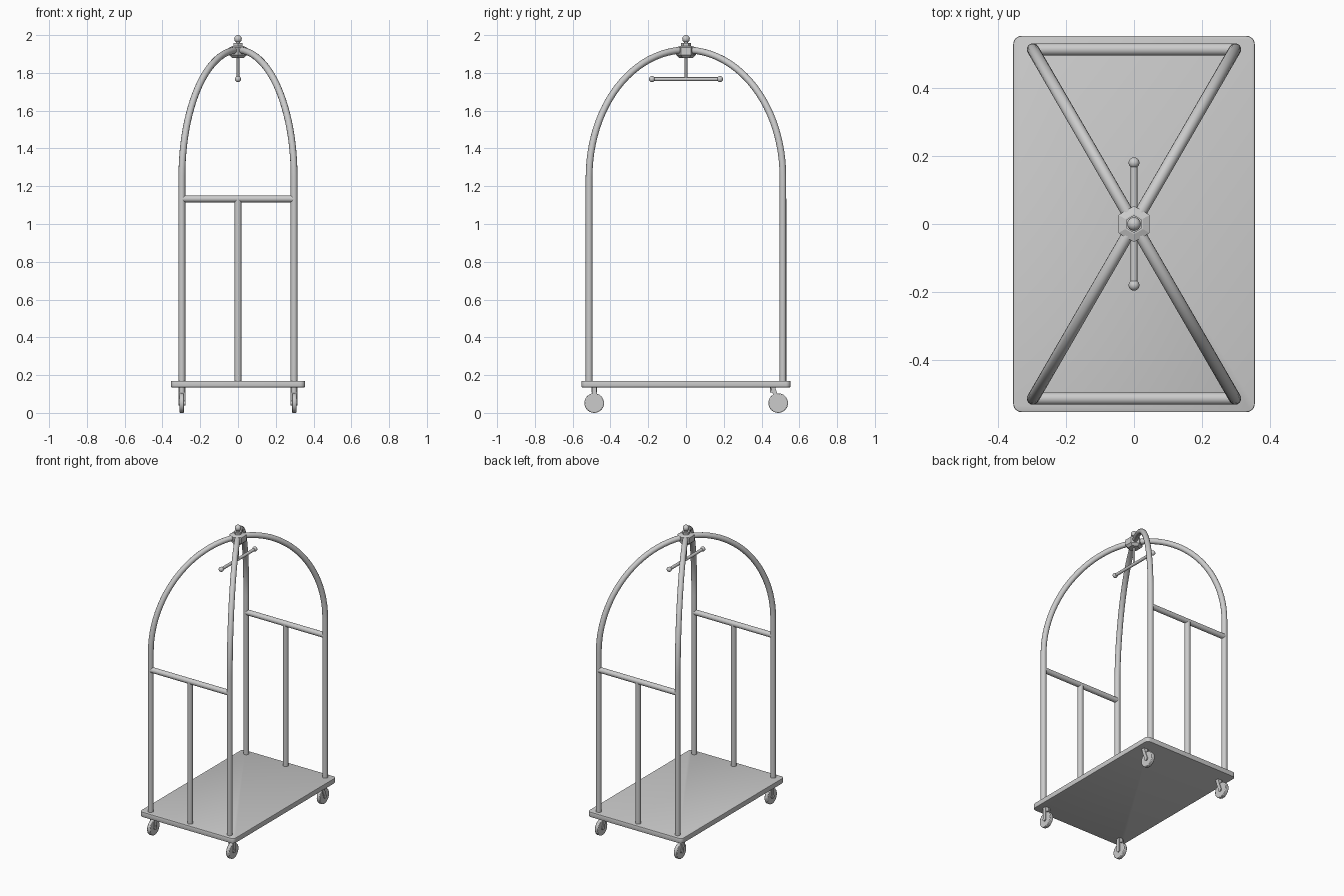
import bpy, bmesh
from math import sin, cos, pi, radians
from mathutils import Vector

if "Cube" in bpy.data.objects:
    bpy.data.objects.remove(bpy.data.objects["Cube"])

PX, PY = 0.297, 0.513      # upright positions
TUBE = 0.018               # tube radius
DECK_B, DECK_T = 0.135, 0.17


def smooth(ob, name):
    ob.name = name
    bpy.ops.object.shade_smooth_by_angle(angle=radians(35))
    return ob


def rod(name, a, b, r, r2=None, sides=24):
    a, b = Vector(a), Vector(b)
    d = b - a
    bpy.ops.mesh.primitive_cone_add(vertices=sides, radius1=r, radius2=r if r2 is None else r2,
                                    depth=d.length, location=(a + b) / 2,
                                    rotation=d.to_track_quat('Z', 'Y').to_euler())
    return smooth(bpy.context.object, name)


def hexagon(name, z0, z1, r0, r1):
    # six-sided block with corners pointing along y
    bpy.ops.mesh.primitive_cone_add(vertices=6, radius1=r0, radius2=r1, depth=z1 - z0,
                                    location=(0, 0, (z0 + z1) / 2))
    bpy.context.object.name = name


def ball(name, loc, r):
    bpy.ops.mesh.primitive_uv_sphere_add(segments=24, ring_count=14, radius=r, location=loc)
    return smooth(bpy.context.object, name)


def tube(name, pts, r):
    cu = bpy.data.curves.new(name, 'CURVE')
    cu.dimensions = '3D'
    cu.bevel_depth = r
    cu.bevel_resolution = 5
    cu.use_fill_caps = True
    sp = cu.splines.new('POLY')
    sp.points.add(len(pts) - 1)
    for p, co in zip(sp.points, pts):
        p.co = (*co, 1)
    ob = bpy.data.objects.new(name, cu)
    bpy.context.collection.objects.link(ob)
    bpy.ops.object.select_all(action='DESELECT')
    ob.select_set(True)
    bpy.context.view_layer.objects.active = ob
    bpy.ops.object.convert(target='MESH')
    return smooth(bpy.context.object, name)


# Deck with rounded corners and softened rims
bpy.ops.mesh.primitive_cube_add(size=1, location=(0, 0, (DECK_B + DECK_T) / 2))
deck = bpy.context.object
bm = bmesh.new()
bm.from_mesh(deck.data)
bmesh.ops.scale(bm, vec=(0.71, 1.106, DECK_T - DECK_B), verts=bm.verts)
upright = [e for e in bm.edges if abs(e.verts[0].co.z - e.verts[1].co.z) > 0.01]
bmesh.ops.bevel(bm, geom=upright, offset=0.025, segments=6, profile=0.5, affect='EDGES')
rims = [e for e in bm.edges if abs(e.verts[0].co.z - e.verts[1].co.z) < 1e-5]
bmesh.ops.bevel(bm, geom=rims, offset=0.004, segments=2, profile=0.5, affect='EDGES')
bm.to_mesh(deck.data)
bm.free()
smooth(deck, "deck")

# Two crossing diagonal arches
SPRING, TOP, N = 1.25, 1.921, 48
for side, label in ((1, "arch_a"), (-1, "arch_b")):
    path = [(PX * side, PY, DECK_T - 0.01)]
    for i in range(N + 1):
        t = pi * i / N
        path.append((PX * side * cos(t), PY * cos(t), SPRING + (TOP - SPRING) * sin(t)))
    path.append((-PX * side, -PY, DECK_T - 0.01))
    tube(label, path, TUBE)

# End rails with centre posts
for s, label in ((-1, "front"), (1, "back")):
    rod(label + "_rail", (-PX, s * PY, 1.133), (PX, s * PY, 1.133), TUBE)
    rod(label + "_centre_post", (0, s * PY, DECK_T - 0.01), (0, s * PY, 1.133), TUBE)

# Hub at the crown with finial
hexagon("hub_lower_taper", 1.88, 1.895, 0.036, 0.053)
hexagon("hub_block", 1.895, 1.935, 0.053, 0.053)
hexagon("hub_cap", 1.935, 1.943, 0.053, 0.03)
hexagon("hub_nut", 1.943, 1.957, 0.026, 0.026)
rod("finial_neck", (0, 0, 1.95), (0, 0, 1.975), 0.012, 0.009)
ball("finial_ball", (0, 0, 1.98), 0.02)

# Hanging bar
rod("hanger_stem", (0, 0, 1.767), (0, 0, 1.89), 0.007)
rod("hanger_bar", (0, -0.18, 1.767), (0, 0.18, 1.767), 0.01)
for s in (-1, 1):
    ball("hanger_knob", (0, s * 0.18, 1.767), 0.016)

# Casters: wheel, side plates and mounting stem
R = 0.052
for sx in (-1, 1):
    for y, top_y in ((-0.486, -0.486), (0.488, 0.46)):
        x = sx * PX
        wheel = rod("caster_wheel", (x - 0.012, y, R), (x + 0.012, y, R), R, sides=32)
        bev = wheel.modifiers.new("round_tread", 'BEVEL')
        bev.width, bev.segments = 0.004, 2
        rod("caster_axle", (x - 0.019, y, R), (x + 0.019, y, R), 0.013)
        for s in (-1, 1):
            fx = x + s * 0.0155
            ob = rod("caster_fork_side", (0, 0, 0), (0, 0, 1), 1, sides=4)
            w = 0.012
            bm = bmesh.new()
            vs = []
            for dx in (-0.0025, 0.0025):
                for yy, zz in ((y - w, R), (y + w, R), (top_y + w, DECK_B), (top_y - w, DECK_B)):
                    vs.append(bm.verts.new((fx + dx, yy, zz)))
            bmesh.ops.convex_hull(bm, input=vs)
            bmesh.ops.recalc_face_normals(bm, faces=bm.faces)
            bm.to_mesh(ob.data)
            bm.free()
            ob.location = (0, 0, 0)
            ob.rotation_euler = (0, 0, 0)
        rod("caster_stem", (x, top_y, 0.108), (x, top_y, DECK_B + 0.005), 0.015)
